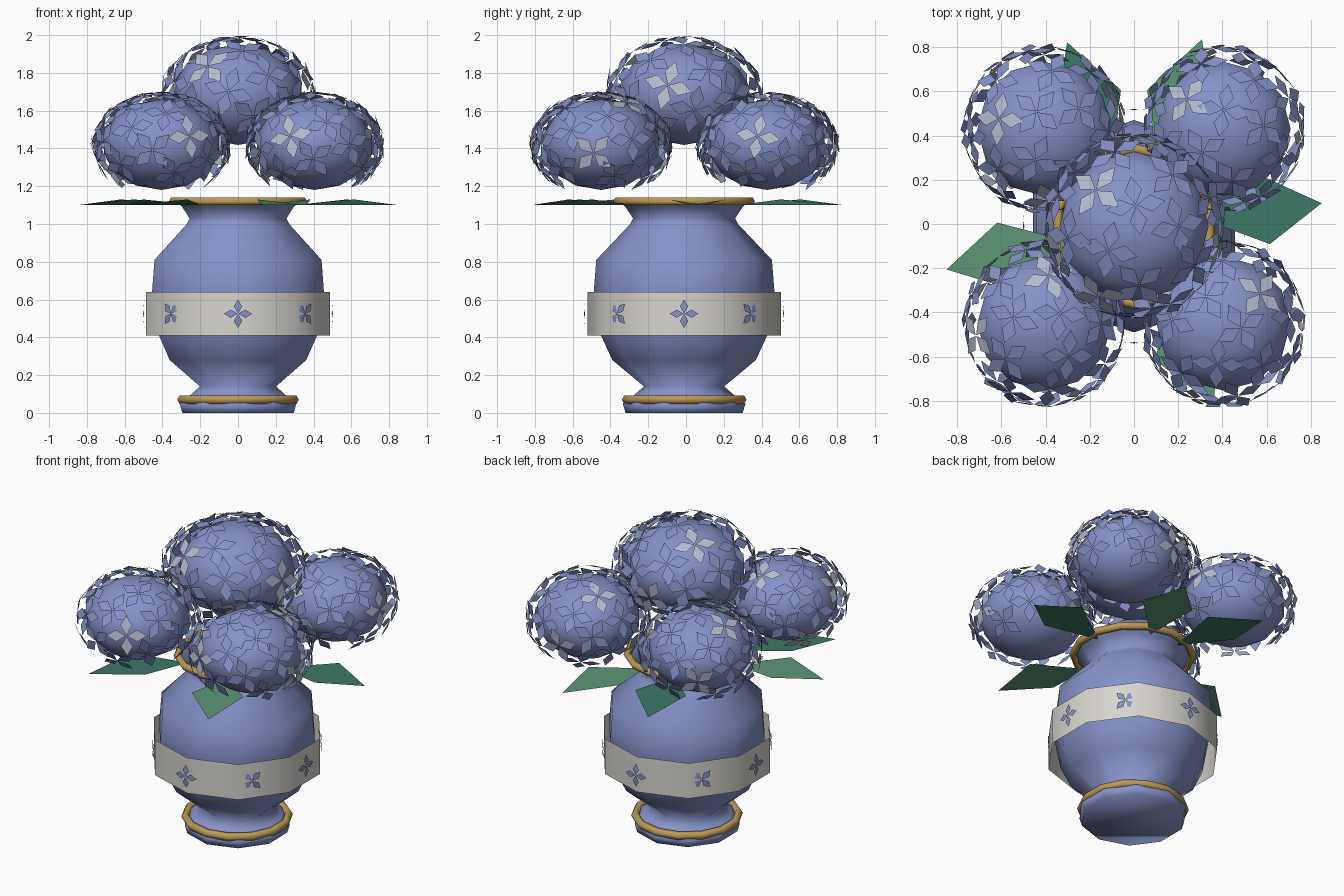
import bpy, bmesh, math, random
from mathutils import Vector, Matrix

if "Cube" in bpy.data.objects:
    bpy.data.objects.remove(bpy.data.objects["Cube"])

random.seed(4)
CY = -0.01  # vase axis in y
SIDES = 10


def material(name, rgb):
    m = bpy.data.materials.new(name)
    m.diffuse_color = (*rgb, 1)
    m.use_nodes = True
    m.node_tree.nodes["Principled BSDF"].inputs["Base Color"].default_value = m.diffuse_color
    return m


BLUE = material("periwinkle_blue", (0.24, 0.285, 0.58))
PALE = material("pale_lavender", (0.46, 0.50, 0.62))
CREAM = material("cream", (0.68, 0.66, 0.62))
GOLD = material("gold", (0.50, 0.32, 0.09))
LEAF = material("leaf_green", (0.11, 0.31, 0.19))
DARK_LEAF = material("dark_leaf_green", (0.045, 0.19, 0.135))


def finish(name, bm, mats, smooth=None):
    me = bpy.data.meshes.new(name)
    bm.to_mesh(me)
    bm.free()
    ob = bpy.data.objects.new(name, me)
    bpy.context.collection.objects.link(ob)
    for m in mats:
        me.materials.append(m)
    if smooth:
        bpy.ops.object.select_all(action='DESELECT')
        ob.select_set(True)
        bpy.context.view_layer.objects.active = ob
        bpy.ops.object.shade_smooth_by_angle(angle=math.radians(smooth))
    return ob


def lathe(name, profile, n, mat, closed=False, cap=False, smooth=100):
    """Spin (radius, z) points about the vase axis, a corner facing front."""
    bm = bmesh.new()
    rings = []
    for r, z in profile:
        angles = [2 * math.pi * i / n - math.pi / 2 for i in range(n)]
        rings.append([bm.verts.new((r * math.cos(a), CY + r * math.sin(a), z)) for a in angles])
    pairs = list(zip(rings, rings[1:]))
    if closed:
        pairs.append((rings[-1], rings[0]))
    for lo, hi in pairs:
        for i in range(n):
            j = (i + 1) % n
            bm.faces.new((lo[i], lo[j], hi[j], hi[i]))
    if cap:
        bm.faces.new(rings[0][::-1])
    return finish(name, bm, [mat], smooth)


def gold_ring(name, radius, minor, z):
    circle = [(radius + minor * math.cos(k * math.pi / 3), z + minor * math.sin(k * math.pi / 3))
              for k in range(6)]
    lathe(name, circle, 14, GOLD, closed=True)


def add_floret(bm, center, normal, length, spin, index=0, bend=0.0):
    """Four kite petals lying across the normal, tips bent slightly inward."""
    n = Vector(normal).normalized()
    ref = Vector((0, 0, 1)) if abs(n.z) < 0.95 else Vector((0, 1, 0))
    u = ref.cross(n).normalized()
    v = n.cross(u)
    c = Vector(center)
    for k in range(4):
        a = spin + k * math.pi / 2
        d = u * math.cos(a) + v * math.sin(a)
        s = n.cross(d)
        pts = [c + d * 0.02 * length,
               c + d * 0.52 * length - s * 0.29 * length - n * bend * 0.4,
               c + d * length - n * bend,
               c + d * 0.52 * length + s * 0.29 * length - n * bend * 0.4]
        f = bm.faces.new([bm.verts.new(p) for p in pts])
        f.material_index = index


# Vase body with foot and neck
lathe("vase_body", [(0.31, 0), (0.325, 0.05), (0.27, 0.09), (0.212, 0.14), (0.38, 0.28), (0.44, 0.41),
                    (0.48, 0.62), (0.465, 0.81), (0.285, 1.0), (0.27, 1.03), (0.31, 1.09),
                    (0.345, 1.12)], SIDES, BLUE, cap=True)
gold_ring("foot_ring", 0.305, 0.025, 0.07)
gold_ring("rim_ring", 0.352, 0.023, 1.12)

# Cream band, a single thin wall, with eight small painted flowers
lathe("vase_band", [(0.512, 0.41), (0.512, 0.64)], SIDES, CREAM)
bm = bmesh.new()
for i in range(8):
    a = i * math.pi / 4
    out = Vector((math.cos(a), math.sin(a), 0))
    r = 0.53 if i in (2, 6) else 0.502
    add_floret(bm, out * r + Vector((0, CY, 0.525)), out, 0.075, (i % 2) * math.pi / 4, bend=0.006)
finish("band_flowers", bm, [BLUE])

# Leaves around the rim: one kite each
leaves = ((7, 0.855), (70, 0.90), (110, 0.885), (193, 0.87), (230, 0.91), (294, 0.885))
for i, (deg, tip) in enumerate(leaves):
    bm = bmesh.new()
    kite = [(0.30, 0, 1.10), (0.60, -0.155, 1.13), (tip, 0, 1.10), (0.60, 0.155, 1.13)]
    bm.faces.new([bm.verts.new(p) for p in kite])
    bm.transform(Matrix.Translation((0, CY, 0)) @ Matrix.Rotation(math.radians(deg), 4, 'Z'))
    finish(f"leaf_{i + 1}", bm, [LEAF if i % 2 else DARK_LEAF])

# Flower heads: a squashed core inside a shell of florets
SQUASH = 0.77


def flower_head(name, center, radius):
    place = Matrix.Translation(center)
    core = bmesh.new()
    bmesh.ops.create_uvsphere(core, u_segments=12, v_segments=7, radius=radius * 0.865)
    core.transform(place @ Matrix.Diagonal((1, 1, SQUASH, 1)))
    finish(name + "_core", core, [BLUE], 100)
    bm = bmesh.new()
    count = 30
    start = random.uniform(0, 6.28)
    for i in range(count):
        z = 1 - 1.62 * (i + 0.5) / count
        a = start + i * math.pi * (3 - math.sqrt(5))
        w = math.sqrt(1 - z * z)
        d = Vector((w * math.cos(a), w * math.sin(a), z))
        pos = Vector((d.x, d.y * 1.03, d.z * SQUASH)) * radius
        normal = Vector((d.x, d.y, d.z / SQUASH))
        add_floret(bm, pos, normal, radius * 0.34, random.uniform(0, 1.57),
                   1 if i % 6 == 3 else 0, bend=radius * 0.03)
    bm.transform(place)
    finish(name + "_florets", bm, [BLUE, PALE])


flower_head("top_flower", (0, CY, 1.685), 0.40)
for sx in (-1, 1):
    for sy in (-1, 1):
        side = ("left" if sx < 0 else "right") + ("_front" if sy < 0 else "_back")
        flower_head(side + "_flower", (sx * 0.405, CY + sy * 0.44, 1.42), 0.36)
